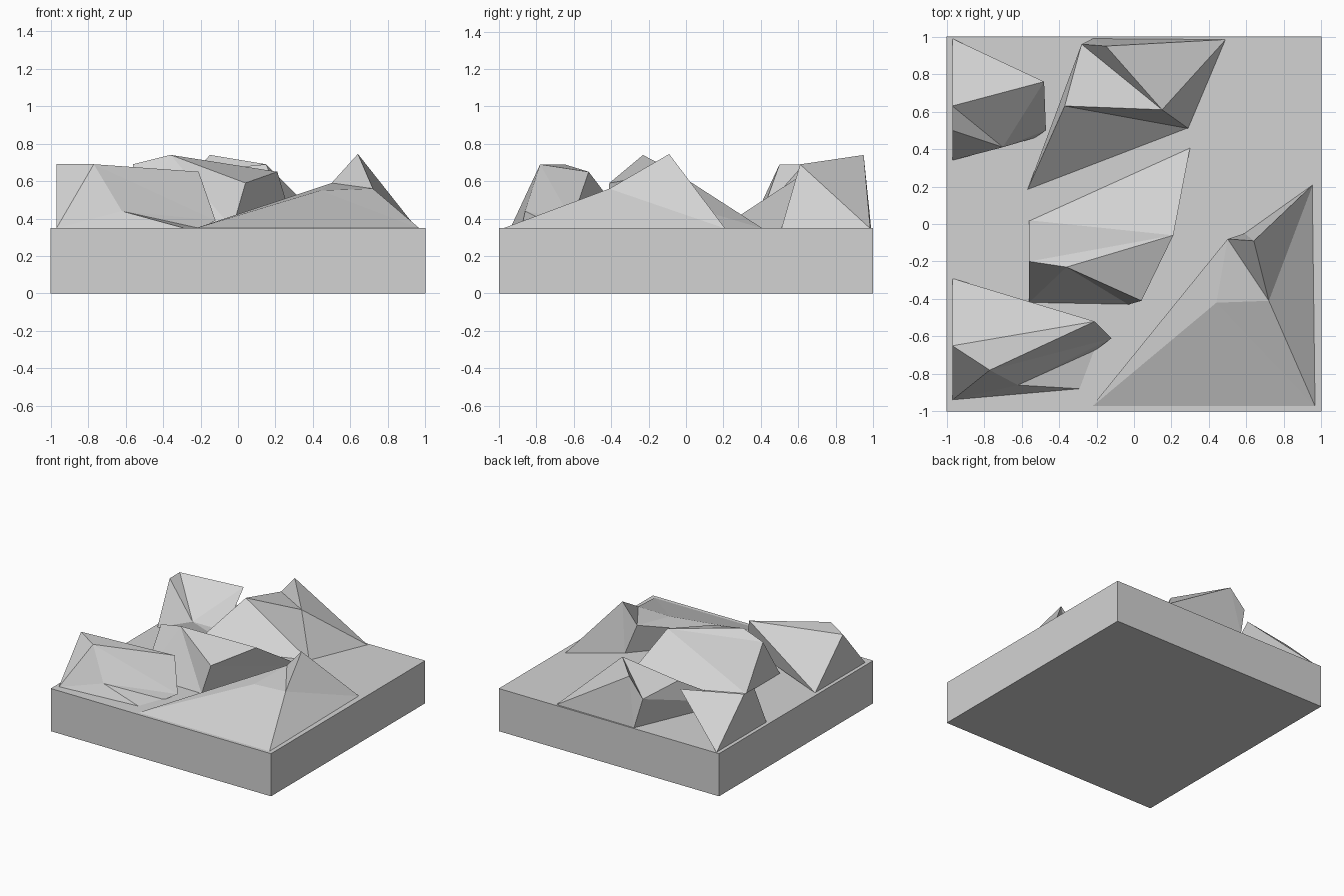
import bpy
import bmesh

cube = bpy.data.objects.get("Cube")
if cube:
    bpy.data.objects.remove(cube, do_unlink=True)

# One plain stone colour for everything
stone = bpy.data.materials.new("light_grey_stone")
stone.use_nodes = True
colour = (0.65, 0.65, 0.65, 1)
stone.diffuse_color = colour
stone.node_tree.nodes["Principled BSDF"].inputs["Base Color"].default_value = colour

SLAB_TOP = 0.35
BASE = SLAB_TOP - 0.003  # rocks are sunk a hair into the slab


def finish(name, bm):
    """Turn a bmesh into a flat-shaded stone object."""
    bmesh.ops.recalc_face_normals(bm, faces=bm.faces)
    mesh = bpy.data.meshes.new(name)
    bm.to_mesh(mesh)
    bm.free()
    mesh.materials.append(stone)
    obj = bpy.data.objects.new(name, mesh)
    bpy.context.collection.objects.link(obj)
    return obj


def rock(name, facets, **corners):
    """Faceted rock: lettered corners joined by facets, closed underneath."""
    bm = bmesh.new()
    verts = {key: bm.verts.new(co) for key, co in corners.items()}
    for facet in facets.split():
        bm.faces.new([verts[key] for key in facet])
    rim = [edge for edge in bm.edges if edge.is_boundary]
    bmesh.ops.holes_fill(bm, edges=rim, sides=0)
    return finish(name, bm)


# Square base slab
bm = bmesh.new()
bmesh.ops.create_cube(bm, size=1)
for v in bm.verts:
    v.co = (v.co.x * 2, v.co.y * 2, (v.co.z + 0.5) * SLAB_TOP)
finish("base_slab", bm)

# Small rock in the back corner
rock("back_corner_rock",
     "abd bcd cfd dfg chf fhg abc ach adk dgk ghk",
     a=(-.97, .34, BASE), b=(-.97, .50, .69), c=(-.97, .63, .69),
     d=(-.70, .41, .44), f=(-.48, .76, .65), g=(-.47, .50, .39),
     h=(-.97, .99, BASE), k=(-.53, .46, BASE))

# Large rock along the back edge
rock("back_rock",
     "abc acd abg bfg bcf cef ced edh efh fgh",
     a=(-.57, .18, BASE), b=(-.37, .63, .64), c=(-.28, .96, .59),
     d=(-.22, .99, BASE), e=(-.15, .95, .74), f=(.15, .61, .69),
     g=(.29, .51, BASE), h=(.49, .985, BASE))

# Wedge rock in the middle
rock("middle_rock",
     "acb abe bde bfd bcf chf hgf fgd gde ach",
     a=(-.56, -.42, BASE), b=(-.36, -.23, .74), c=(-.56, -.20, .69),
     d=(.04, -.41, .59), e=(-.03, -.43, BASE), f=(.21, -.06, .65),
     g=(.30, .41, BASE), h=(-.56, .02, BASE))

# Broad rock with the tallest peak
rock("peak_rock",
     "abd bcd abe bec efc fgc cgd efh fhg aeh",
     a=(-.23, -.98, BASE), b=(.44, -.42, .55), c=(.72, -.41, .56),
     d=(.97, -.98, BASE), e=(.50, -.08, .59), f=(.64, -.09, .745),
     g=(.955, .21, BASE), h=(.59, -.05, BASE))

# Long rock in the front corner
rock("front_corner_rock",
     "acb abd ade dek bfg bgd dgk bcf chf fhg ach ghk",
     a=(-.97, -.94, BASE), b=(-.77, -.78, .69), c=(-.97, -.65, .69),
     d=(-.62, -.86, .44), e=(-.28, -.88, BASE), f=(-.21, -.52, .65),
     g=(-.12, -.61, .39), h=(-.97, -.29, BASE), k=(-.20, -.67, BASE))
